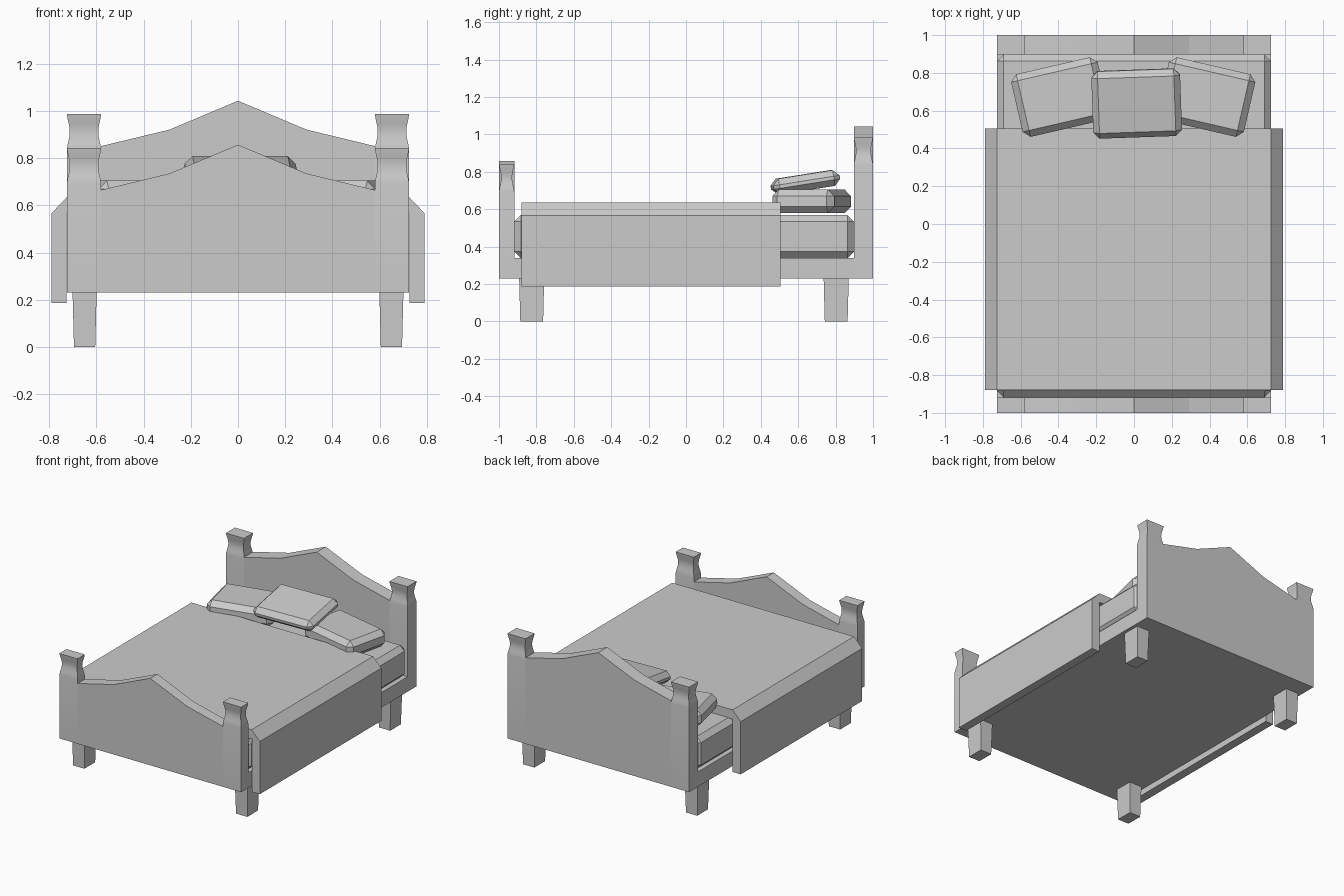
import bpy, bmesh, math
from mathutils import Matrix

cube = bpy.data.objects.get("Cube")
if cube:
    bpy.data.objects.remove(cube, do_unlink=True)

grey = bpy.data.materials.new("plain_grey")
grey.use_nodes = True
colour = (0.6, 0.6, 0.6, 1)
grey.diffuse_color = colour
grey.node_tree.nodes["Principled BSDF"].inputs["Base Color"].default_value = colour


def finish(name, bm):
    bmesh.ops.recalc_face_normals(bm, faces=bm.faces)
    mesh = bpy.data.meshes.new(name)
    bm.to_mesh(mesh)
    bm.free()
    mesh.materials.append(grey)
    obj = bpy.data.objects.new(name, mesh)
    bpy.context.collection.objects.link(obj)
    return obj


def box(name, size, centre, bevel=0, turn=0, tilt=0):
    bm = bmesh.new()
    bmesh.ops.create_cube(bm, size=1, matrix=Matrix.Diagonal((*size, 1)))
    if bevel:
        bmesh.ops.bevel(bm, geom=bm.edges[:], offset=bevel, segments=1, affect='EDGES')
    place = (Matrix.Translation(centre) @ Matrix.Rotation(math.radians(turn), 4, 'Z')
             @ Matrix.Rotation(math.radians(tilt), 4, 'X'))
    bm.transform(place)
    return finish(name, bm)


def extrude_profile(name, points, y0, y1):
    """Extrude an x-z outline from y0 to y1."""
    bm = bmesh.new()
    face = bm.faces.new([bm.verts.new((x, y0, z)) for x, z in points])
    new = bmesh.ops.extrude_face_region(bm, geom=[face])["geom"]
    bmesh.ops.translate(bm, vec=(0, y1 - y0, 0),
                        verts=[v for v in new if isinstance(v, bmesh.types.BMVert)])
    return finish(name, bm)


def loft(name, x, y, rings):
    """Stack rectangles (z, half width, half depth)."""
    bm = bmesh.new()
    loops = [[bm.verts.new((x + a * w, y + b * d, z))
              for a, b in ((-1, -1), (1, -1), (1, 1), (-1, 1))] for z, w, d in rings]
    for low, high in zip(loops, loops[1:]):
        for i in range(4):
            j = (i + 1) % 4
            bm.faces.new((low[i], low[j], high[j], high[i]))
    bm.faces.new(loops[0])
    bm.faces.new(loops[-1])
    return finish(name, bm)


def mirrored(half):
    return half + [(-x, z) for x, z in reversed(half) if x > 0]


def end_board(name, y0, y1, peak, post_top):
    # Peaked panel between the posts
    outline = mirrored([(0, peak), (0.29, peak - 0.122), (0.58, peak - 0.192), (0.58, 0.23)])
    extrude_profile(name, outline, y0, y1)
    # Posts with a softly waisted top
    depth = (y1 - y0) / 2
    rings = [(0.23, 0.0725, depth)]
    for i in range(9):
        t = i / 8
        pinch = 0.012 * math.sin(math.pi * t) ** 1.5
        rings.append((post_top - 0.15 * (1 - t), 0.0725 - pinch, depth - pinch))
    for side, sx in (("left", 1), ("right", -1)):
        post = loft(f"{name}_{side}_post", sx * 0.6525, (y0 + y1) / 2, rings)
        bpy.ops.object.select_all(action='DESELECT')
        post.select_set(True)
        bpy.context.view_layer.objects.active = post
        bpy.ops.object.shade_smooth_by_angle(angle=math.radians(30))


end_board("headboard", 0.897, 1.0, 1.043, 0.987)
end_board("footboard", -1.0, -0.918, 0.857, 0.843)

# Base and mattress
box("bed_base", (1.45, 1.82, 0.108), (0, -0.01, 0.284))
box("mattress", (1.45, 1.815, 0.232), (0, -0.01, 0.454), bevel=0.035)

# Blanket draped over both sides
drape = [(0.725, 0.635), (0.79, 0.567), (0.79, 0.187), (0.726, 0.187), (0.726, 0.567)]
extrude_profile("blanket", mirrored(drape), -0.88, 0.505)

# Tapered legs
for side, sx in (("left", 1), ("right", -1)):
    for end, y in (("front", -0.825), ("back", 0.803)):
        loft(f"{end}_{side}_leg", sx * 0.65, y, [(0, 0.045, 0.061), (0.232, 0.051, 0.067)])

# Pillows
box("left_pillow", (0.47, 0.34, 0.125), (0.383, 0.672, 0.642), bevel=0.035, turn=-13)
box("right_pillow", (0.47, 0.34, 0.125), (-0.391, 0.672, 0.642), bevel=0.035, turn=13)
box("centre_pillow", (0.47, 0.36, 0.085), (0.014, 0.638, 0.744), bevel=0.033, turn=2, tilt=9)
